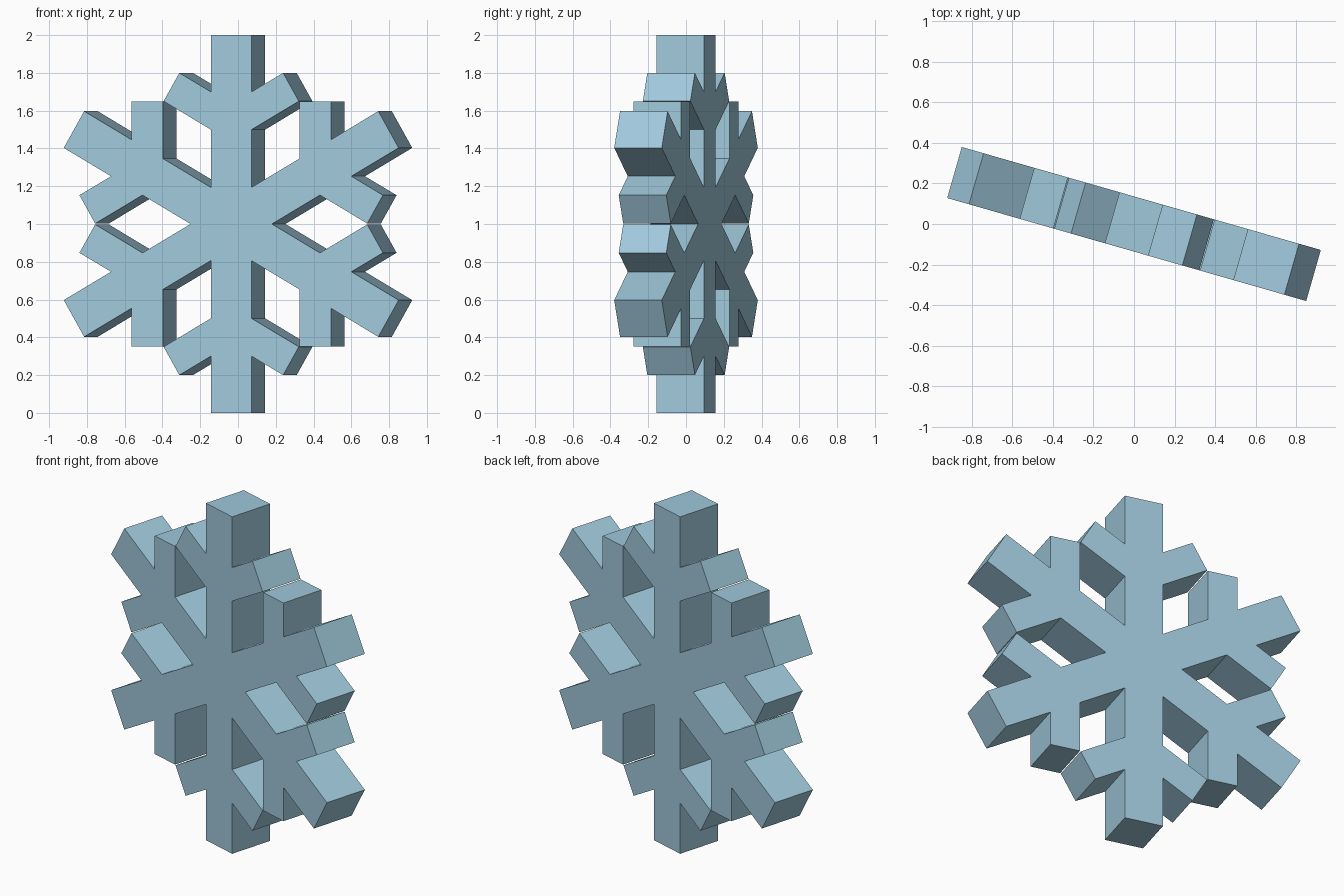
import bpy, bmesh, math
from mathutils import Matrix

if "Cube" in bpy.data.objects:
    bpy.data.objects.remove(bpy.data.objects["Cube"])

ARM_HALF = 0.112       # half width of a main arm
BRANCH_HALF = 0.0866   # half width of a side branch
BRANCH_ROOT = 0.535    # where the branch centre line leaves the arm axis
BRANCH_LEN = 0.38
THICK = 0.262
S, C = math.sin(math.radians(30)), math.cos(math.radians(30))


def branch_point(along, side):
    """Point on a side branch that rises 30 degrees from the arm's normal."""
    return (along * C - side * S, BRANCH_ROOT + along * S + side * C)


def branch_join(side):
    """Where a branch edge meets the side of the arm."""
    return branch_point((ARM_HALF + side * S) / C, side)


# Right half of one upright arm, from the tip down to the inner corner
half = [(ARM_HALF, 1.0),
        branch_join(BRANCH_HALF),
        branch_point(BRANCH_LEN, BRANCH_HALF),
        branch_point(BRANCH_LEN, -BRANCH_HALF),
        branch_join(-BRANCH_HALF),
        (ARM_HALF, ARM_HALF * C / S)]
# Left half mirrors it; the inner corner is shared with the next arm
arm = [(-x, z) for x, z in reversed(half[:-1])] + half

# Repeat the arm six times around the centre
outline = []
for i in range(6):
    a = -math.radians(60 * i)
    ca, sa = math.cos(a), math.sin(a)
    outline += [(x * ca - z * sa, x * sa + z * ca) for x, z in arm]

# Extrude the outline into a flat slab
bm = bmesh.new()
face = bm.faces.new([bm.verts.new((x, -THICK / 2, z)) for x, z in outline])
ext = bmesh.ops.extrude_face_region(bm, geom=[face])
bmesh.ops.translate(bm, vec=(0, THICK, 0),
                    verts=[g for g in ext["geom"] if isinstance(g, bmesh.types.BMVert)])
if not any(f.normal.y < -0.9 and f.calc_center_median().y < 0 for f in bm.faces):
    bm.faces.new([v for v in bm.verts[:]][:len(outline)]) if not face.is_valid else None
# Turn slightly about the upright axis and stand on the ground
bmesh.ops.transform(bm, verts=bm.verts,
                    matrix=Matrix.Translation((0, 0, 1)) @ Matrix.Rotation(math.radians(-16), 4, 'Z'))
bmesh.ops.recalc_face_normals(bm, faces=bm.faces)
mesh = bpy.data.meshes.new("snowflake")
bm.to_mesh(mesh)
bm.free()

ice = bpy.data.materials.new("ice blue")
ice.diffuse_color = (0.35, 0.58, 0.71, 1)
ice.use_nodes = True
ice.node_tree.nodes["Principled BSDF"].inputs["Base Color"].default_value = ice.diffuse_color
mesh.materials.append(ice)
snowflake = bpy.data.objects.new("snowflake", mesh)
bpy.context.collection.objects.link(snowflake)
